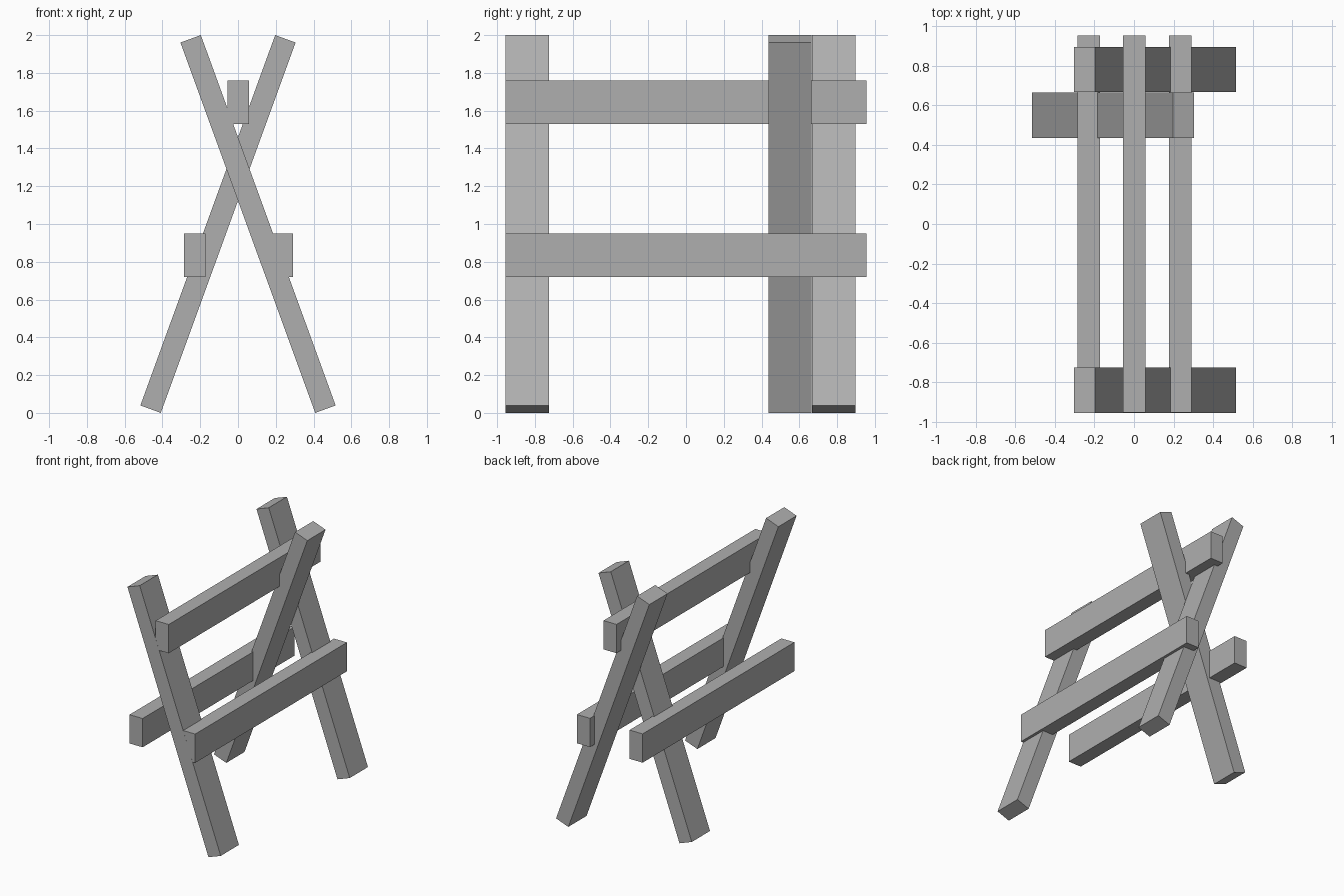
import bpy
from math import radians, sin, cos

if "Cube" in bpy.data.objects:
    bpy.data.objects.remove(bpy.data.objects["Cube"])

T, D = 0.115, 0.229          # beam thickness and depth
TILT = radians(20)
LEG = (2 - T * sin(TILT)) / cos(TILT)

# Darker grey shared by all beams
grey = bpy.data.materials.new("dark_grey")
grey.diffuse_color = (0.43, 0.43, 0.43, 1)
grey.use_nodes = True
grey.node_tree.nodes["Principled BSDF"].inputs["Base Color"].default_value = grey.diffuse_color


def beam(name, loc, size, tilt=0.0):
    bpy.ops.mesh.primitive_cube_add(size=1, location=loc, rotation=(0, tilt, 0))
    ob = bpy.context.object
    ob.name = name
    ob.scale = size
    bpy.ops.object.transform_apply(location=False, rotation=False, scale=True)
    ob.data.materials.append(grey)


# Crossed legs: one at the front, a crossing pair at the back
for name, y, side in (("front_leg", -0.841, 1),
                      ("back_leg_outer", 0.782, 1),
                      ("back_leg_inner", 0.551, -1)):
    beam(name, (side * 0.106, y, 1.0), (T, D, LEG), -side * TILT)

# Horizontal rails
for name, x, z in (("top_rail", 0.001, 1.644),
                   ("left_rail", -0.229, 0.834),
                   ("right_rail", 0.234, 0.834)):
    beam(name, (x, 0, z), (T, 1.91, D))
